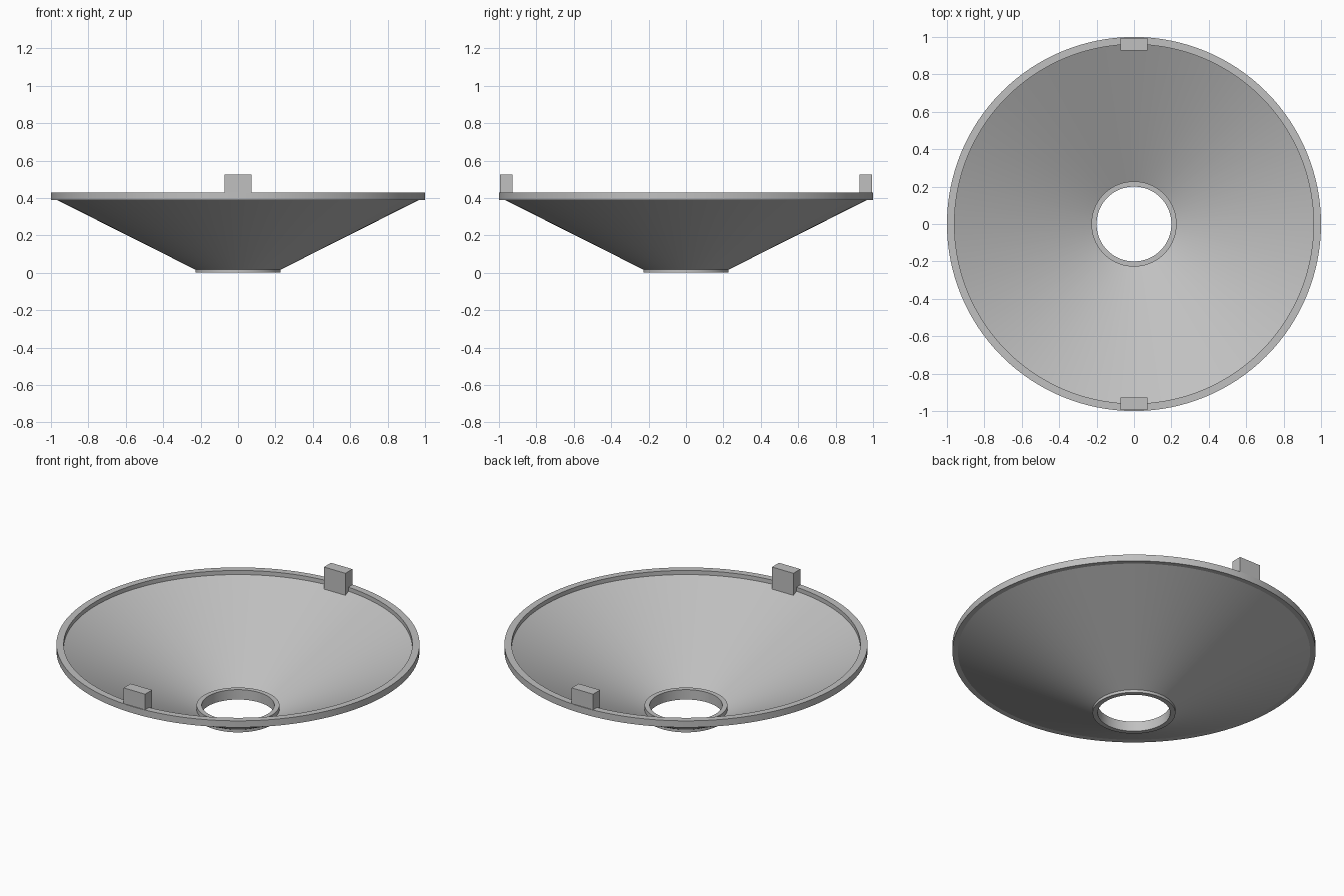
import bpy
import bmesh
import math
from mathutils import Matrix, Vector

SEGMENTS = 128

cube = bpy.data.objects.get("Cube")
if cube:
    bpy.data.objects.remove(cube, do_unlink=True)

grey = bpy.data.materials.new("plain grey")
grey.use_nodes = True
colour = (0.53, 0.53, 0.53, 1)
grey.diffuse_color = colour
grey.node_tree.nodes["Principled BSDF"].inputs["Base Color"].default_value = colour


def finish(name, bm):
    """Turn a bmesh into a named grey object."""
    bmesh.ops.recalc_face_normals(bm, faces=bm.faces)
    mesh = bpy.data.meshes.new(name)
    bm.to_mesh(mesh)
    bm.free()
    mesh.materials.append(grey)
    obj = bpy.data.objects.new(name, mesh)
    bpy.context.collection.objects.link(obj)
    return obj


def lathe(name, profile):
    """Spin a closed (radius, height) profile about the z axis."""
    bm = bmesh.new()
    verts = [bm.verts.new((r, 0, z)) for r, z in profile]
    edges = [bm.edges.new((v, verts[i - 1])) for i, v in enumerate(verts)]
    bmesh.ops.spin(bm, geom=verts + edges, cent=(0, 0, 0), axis=(0, 0, 1),
                   angle=math.tau, steps=SEGMENTS, use_merge=True)
    bmesh.ops.remove_doubles(bm, verts=bm.verts, dist=0.0001)
    obj = finish(name, bm)
    bpy.ops.object.select_all(action="DESELECT")
    obj.select_set(True)
    bpy.context.view_layer.objects.active = obj
    bpy.ops.object.shade_smooth_by_angle(angle=math.radians(25))


def block(name, low, high):
    """Make a box between two opposite corners."""
    low, high = Vector(low), Vector(high)
    bm = bmesh.new()
    bmesh.ops.create_cube(bm, size=1, matrix=Matrix.Translation((low + high) / 2)
                          @ Matrix.Diagonal((*(high - low), 1)))
    finish(name, bm)


# Thin sloping shell, its ends buried in the collar and rim
lathe("cone_shell", [(0.215, 0.01), (0.97, 0.39), (0.97, 0.41), (0.215, 0.027)])

# Flat outer rim and short central collar
lathe("outer_rim", [(0.96, 0.39), (1, 0.39), (1, 0.43), (0.96, 0.43)])
lathe("centre_collar", [(0.2, 0), (0.228, 0), (0.228, 0.06), (0.2, 0.06)])

# Two upright tabs on the rim
block("front_tab", (-0.072, -0.995, 0.391), (0.072, -0.928, 0.525))
block("back_tab", (-0.072, 0.928, 0.391), (0.072, 0.995, 0.525))
